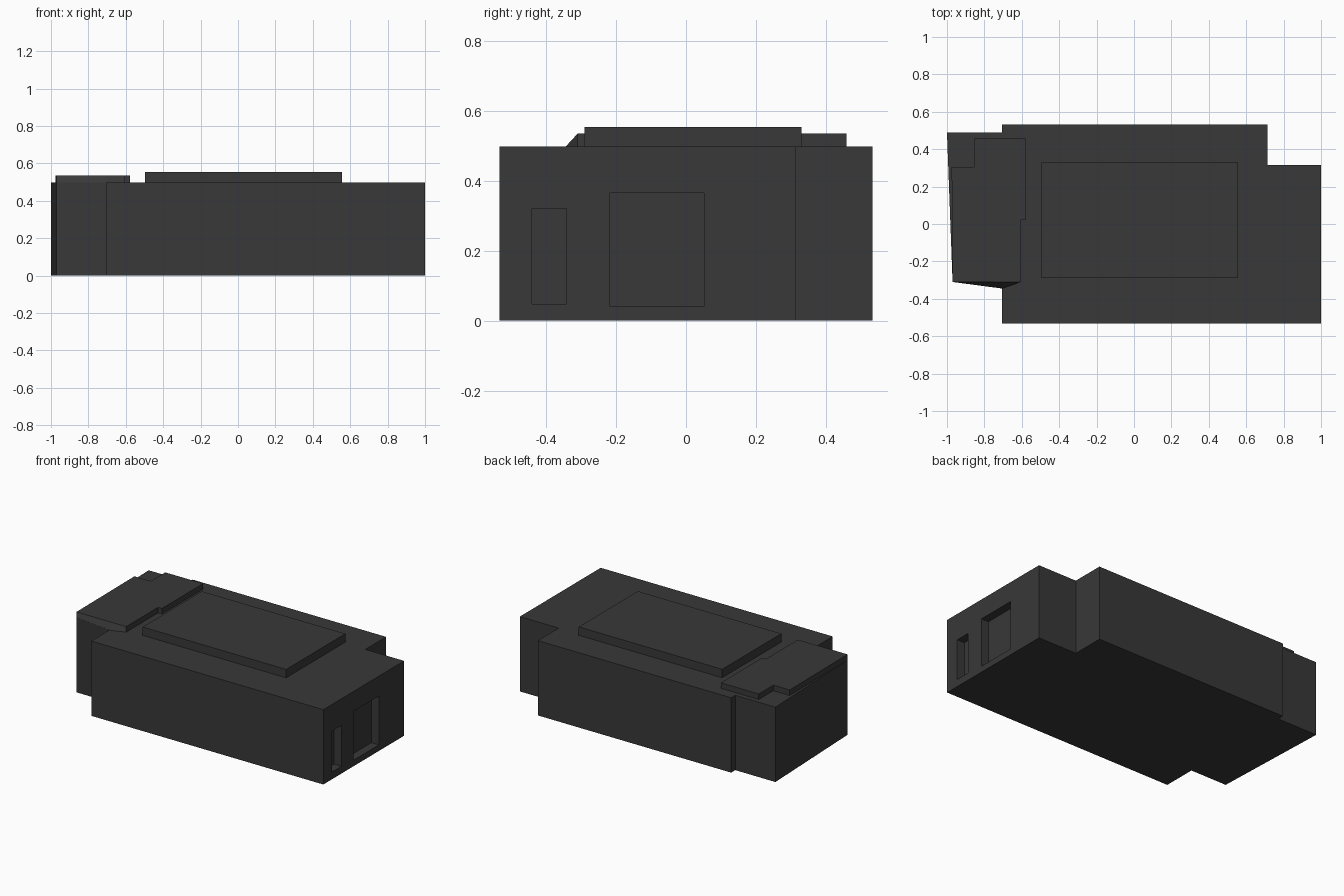
import bpy, bmesh

if "Cube" in bpy.data.objects:
    bpy.data.objects.remove(bpy.data.objects["Cube"])

mat = bpy.data.materials.new("dark_grey")
mat.diffuse_color = (0.04, 0.04, 0.04, 1)
mat.use_nodes = True
mat.node_tree.nodes["Principled BSDF"].inputs["Base Color"].default_value = mat.diffuse_color


def prism(name, bottom, z0, z1, top=None):
    """Extruded outline; an optional top outline gives slanted sides."""
    top = top or bottom
    bm = bmesh.new()
    lo = [bm.verts.new((x, y, z0)) for x, y in bottom]
    hi = [bm.verts.new((x, y, z1)) for x, y in top]
    n = len(lo)
    bm.faces.new(lo)
    bm.faces.new(hi)
    for i in range(n):
        j = (i + 1) % n
        bm.faces.new((lo[i], lo[j], hi[j], hi[i]))
    bmesh.ops.recalc_face_normals(bm, faces=bm.faces)
    me = bpy.data.meshes.new(name)
    bm.to_mesh(me)
    bm.free()
    me.materials.append(mat)
    ob = bpy.data.objects.new(name, me)
    bpy.context.collection.objects.link(ob)
    return ob


def rect(x0, x1, y0, y1):
    return [(x0, y0), (x1, y0), (x1, y1), (x0, y1)]


# main building block; the inner front-left corner leans outward at the top
base = [(-0.705, -0.533), (1, -0.533), (1, 0.315), (0.715, 0.315),
        (0.715, 0.533), (-0.705, 0.533), (-0.705, 0.49), (-1, 0.49),
        (-0.97, -0.31), (-0.705, -0.31)]
body = prism("main_block", base, 0, 0.497, base[:-1] + [(-0.705, -0.345)])

# shallow doorway and narrow window recesses in the right wall
for name, y0, y1, z0, z1 in (("doorway_cutter", -0.217, 0.051, 0.04, 0.365),
                             ("window_cutter", -0.44, -0.342, 0.048, 0.32)):
    cutter = prism(name, rect(0.945, 1.1, y0, y1), z0, z1)
    cutter.hide_render = True
    cutter.hide_set(True)
    mod = body.modifiers.new(name, 'BOOLEAN')
    mod.operation = 'DIFFERENCE'
    mod.solver = 'EXACT'
    mod.object = cutter

# raised roof panel
prism("roof_panel", rect(-0.497, 0.557, -0.29, 0.33), 0.49, 0.553)

# stepped end roof with a sloped front edge
end_top = [(-0.97, -0.31), (-0.705, -0.31), (-0.605, -0.31), (-0.605, 0.025),
           (-0.577, 0.025), (-0.577, 0.458), (-0.855, 0.458),
           (-0.855, 0.305), (-0.975, 0.305)]
end_bottom = list(end_top)
end_bottom[1] = (-0.705, -0.345)
prism("end_roof", end_bottom, 0.496, 0.534, end_top)
